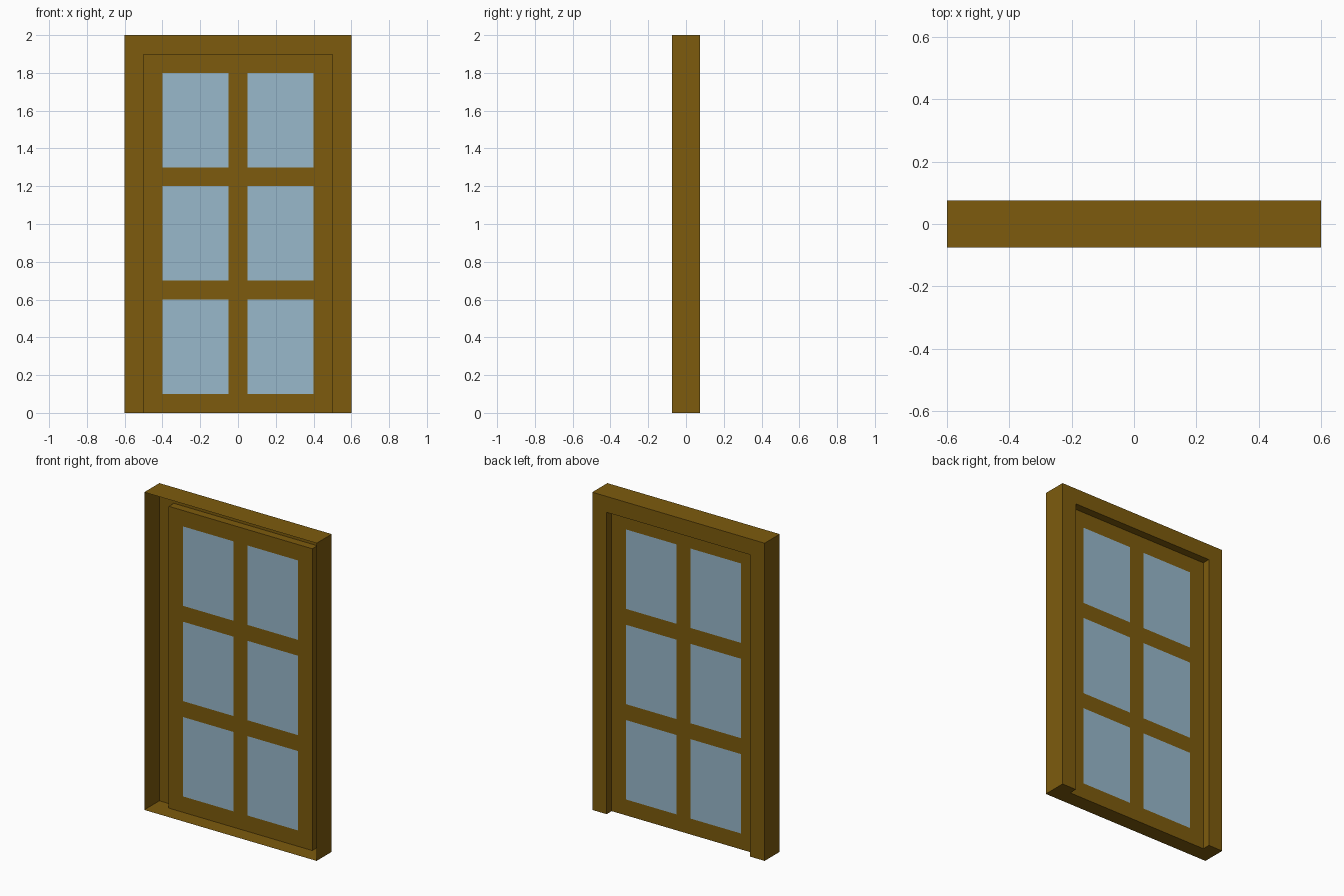
import bpy
import bmesh

if "Cube" in bpy.data.objects:
    bpy.data.objects.remove(bpy.data.objects["Cube"], do_unlink=True)

W, H, D = 0.6, 2.0, 0.075       # half width, height, half depth of the casing
OW, OH = 0.5, 1.9               # half width and height of the doorway
PANEL_Y = 0.025                 # plane of the recessed door panel


def material(name, rgb):
    m = bpy.data.materials.new(name)
    m.use_nodes = True
    color = (*rgb, 1.0)
    m.diffuse_color = color
    m.node_tree.nodes["Principled BSDF"].inputs["Base Color"].default_value = color
    return m


wood = material("brown wood", (0.205, 0.105, 0.004))
glass = material("pale blue glass", (0.314, 0.479, 0.597))


def make_object(name, bm, mats):
    mesh = bpy.data.meshes.new(name)
    bm.to_mesh(mesh)
    bm.free()
    for m in mats:
        mesh.materials.append(m)
    obj = bpy.data.objects.new(name, mesh)
    bpy.context.collection.objects.link(obj)
    return obj


def add_face(bm, points):
    return bm.faces.new([bm.verts.new(p) for p in points])


def sweep(bm, outline, y0, y1):
    """Strip of walls along an (x, z) outline, from depth y0 to y1."""
    for (xa, za), (xb, zb) in zip(outline, outline[1:]):
        add_face(bm, [(xa, y0, za), (xb, y0, zb), (xb, y1, zb), (xa, y1, za)])


# Casing: thin shell, open at the front, with a doorway recess at the back
outer = [(W, 0), (W, H), (-W, H), (-W, 0)]
opening = [(-OW, 0), (-OW, OH), (OW, OH), (OW, 0)]
bm = bmesh.new()
sweep(bm, outer[::-1], D, -D)
sweep(bm, opening[::-1], D, PANEL_Y)
add_face(bm, [(x, D, z) for x, z in (outer + opening)[::-1]])
# Underside, notched below the recess
add_face(bm, [(-W, -D, 0), (-W, D, 0), (-OW, D, 0), (-OW, PANEL_Y, 0),
              (OW, PANEL_Y, 0), (OW, D, 0), (W, D, 0), (W, -D, 0)])
bmesh.ops.remove_doubles(bm, verts=bm.verts, dist=1e-4)
bmesh.ops.recalc_face_normals(bm, faces=bm.faces)
back = max(bm.faces, key=lambda f: f.calc_center_median().y)
if back.normal.y < 0:
    bmesh.ops.reverse_faces(bm, faces=bm.faces)
make_object("door_casing", bm, [wood])

# Door panel: wooden rails and stiles around six flush panes
xs = [-OW, -0.4, -0.05, 0.05, 0.4, OW]
zs = [0, 0.1, 0.6, 0.7, 1.2, 1.3, 1.8, OH]
bm = bmesh.new()
for i, (xa, xb) in enumerate(zip(xs, xs[1:])):
    for j, (za, zb) in enumerate(zip(zs, zs[1:])):
        f = add_face(bm, [(xb, PANEL_Y, za), (xa, PANEL_Y, za),
                          (xa, PANEL_Y, zb), (xb, PANEL_Y, zb)])
        f.material_index = int(i % 2 == 1 and j % 2 == 1)
bmesh.ops.remove_doubles(bm, verts=bm.verts, dist=1e-4)
make_object("door_panel", bm, [wood, glass])
